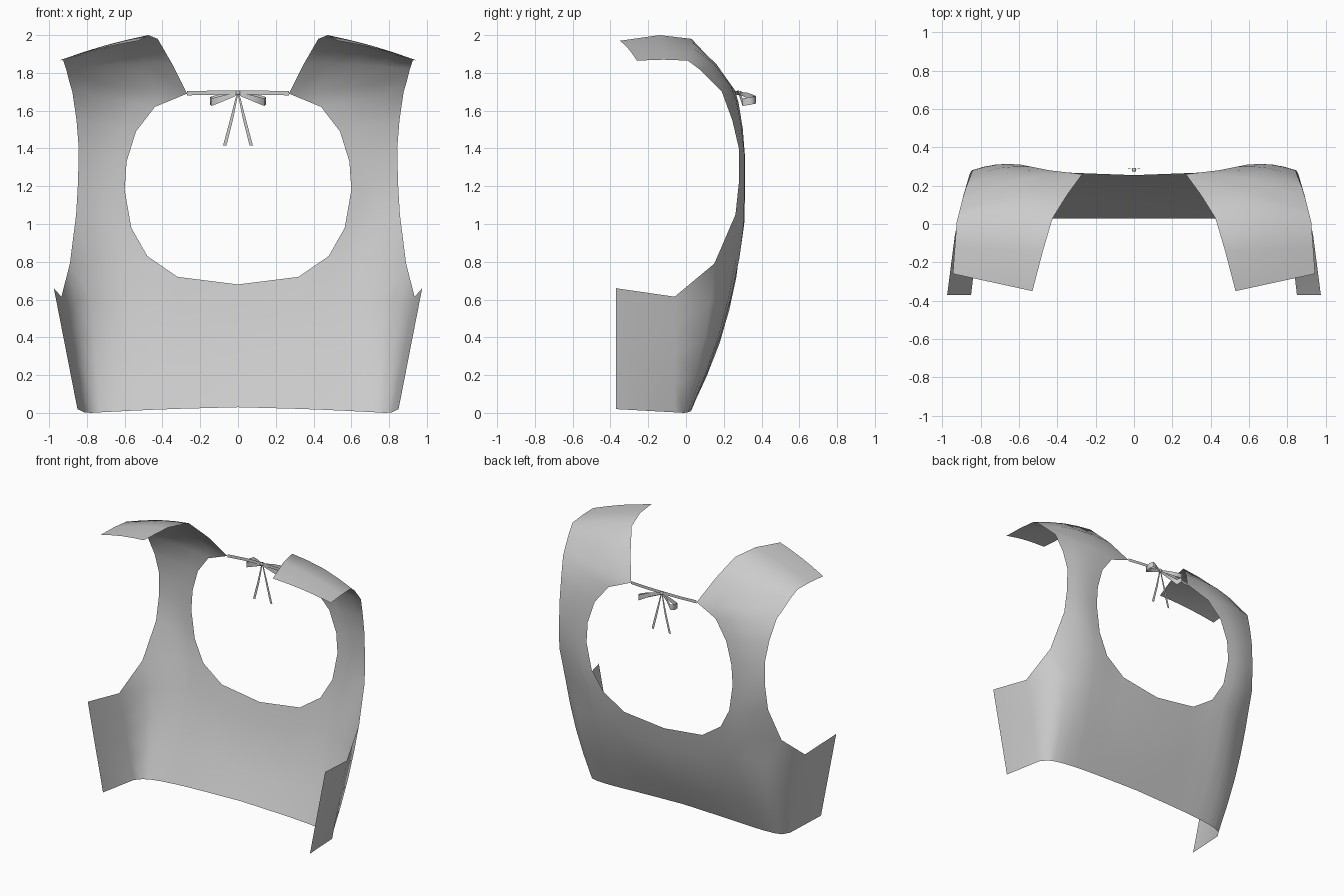
import bpy
import bmesh
import math
from mathutils import Vector

if "Cube" in bpy.data.objects:
    bpy.data.objects.remove(bpy.data.objects["Cube"], do_unlink=True)

cloth = bpy.data.materials.new("grey cloth")
cloth.use_nodes = True
cloth.diffuse_color = (0.6, 0.6, 0.6, 1)
cloth.node_tree.nodes["Principled BSDF"].inputs["Base Color"].default_value = (0.6, 0.6, 0.6, 1)


def bowed(start, end, bulge, steps):
    """Points from start to end, pushed out along a half sine."""
    start, end, bulge = Vector(start), Vector(end), Vector(bulge)
    return [start.lerp(end, i / steps) + bulge * math.sin(math.pi * i / steps)
            for i in range(steps + 1)]


def add_grid(bm, rows):
    """Quads between neighbouring rows of points."""
    verts = [[bm.verts.new(p) for p in row] for row in rows]
    for low, high in zip(verts, verts[1:]):
        for i in range(len(low) - 1):
            bm.faces.new((low[i], low[i + 1], high[i + 1], high[i]))


def finish(name, bm, mirrored=True):
    """Mirror the half, weld the seams and shade smooth."""
    if mirrored:
        copy = bmesh.ops.duplicate(bm, geom=bm.verts[:] + bm.edges[:] + bm.faces[:])["geom"]
        for item in copy:
            if isinstance(item, bmesh.types.BMVert):
                item.co.x = -item.co.x
        bmesh.ops.reverse_faces(bm, faces=[f for f in copy if isinstance(f, bmesh.types.BMFace)])
    bmesh.ops.remove_doubles(bm, verts=bm.verts[:], dist=0.0005)
    bmesh.ops.recalc_face_normals(bm, faces=bm.faces[:])
    # An open sheet may be oriented inwards: turn it to face the back
    bm.normal_update()
    if sum(f.normal.y * f.calc_area() for f in bm.faces) < 0:
        bmesh.ops.reverse_faces(bm, faces=bm.faces[:])
    mesh = bpy.data.meshes.new(name)
    bm.to_mesh(mesh)
    bm.free()
    mesh.materials.append(cloth)
    for poly in mesh.polygons:
        poly.use_smooth = True
    obj = bpy.data.objects.new(name, mesh)
    bpy.context.collection.objects.link(obj)
    return obj


# Strap rows: opening edge, armhole edge, bulge in y, bulge in z
strap = [
    ((.48, .28, .83), (.89, .15, .79), .05, 0),
    ((.565, .3, .98), (.857, .262, 1.05), .025, 0),
    ((.6, .31, 1.18), (.847, .28, 1.22), .015, 0),
    ((.59, .31, 1.33), (.843, .28, 1.4), .015, 0),
    ((.54, .3, 1.49), (.855, .245, 1.55), .02, 0),
    ((.44, .28, 1.62), (.877, .19, 1.7), .03, 0),
    ((.27, .26, 1.69), (.895, .13, 1.76), .045, 0),
    ((.35, .15, 1.85), (.91, .07, 1.82), .04, .01),
    ((.425, .03, 1.98), (.925, .01, 1.865), .02, .01),
    ((.475, -.14, 2), (.935, -.12, 1.87), 0, .01),
    ((.53, -.35, 1.97), (.945, -.26, 1.865), 0, .01),
]
strap_rows = [bowed(a, b, (0, by, bz), 4) for a, b, by, bz in strap]

# Lower panel columns run from the hem up to the opening, strap and armhole
tops = [(0, .255, .68), (.32, .267, .72)] + strap_rows[0] + [(.935, -.06, .615), (.975, -.37, .66)]
hems = [(0, .03, .03), (.3, .03, .022), (.44, .03, .017), (.55, .028, .012), (.65, .022, .007),
        (.73, .01, .003), (.78, -.01, 0), (.815, -.06, .003), (.85, -.37, .02)]
bulges = [.03] * 7 + [0, 0]
panel_columns = [bowed(h, t, (0, b, 0), 4) for h, t, b in zip(hems, tops, bulges)]

bm = bmesh.new()
add_grid(bm, strap_rows)
add_grid(bm, panel_columns)
finish("back_bodice", bm)


def ribbon(name, path, width_axis, widths):
    """A flat band along a path, mirrored to both sides."""
    bm = bmesh.new()
    axis = Vector(width_axis)
    add_grid(bm, [[Vector(p) - axis * w / 2, Vector(p) + axis * w / 2]
                  for p, w in zip(path, widths)])
    return finish(name, bm)


# Cord across the neck, bow loops and hanging tails
ribbon("neck_cord", [(0, .28, 1.697), (.14, .275, 1.695), (.27, .26, 1.692)], (0, 0, 1), [.022] * 3)
ribbon("bow_loops", [(0, .283, 1.692), (.07, .325, 1.68), (.13, .37, 1.658), (.148, .345, 1.652),
                     (.14, .3, 1.645), (.07, .29, 1.668), (0, .28, 1.69)],
       (0, 0, 1), [.015, .03, .04, .04, .04, .03, .015])
ribbon("bow_tails", [(.003, .285, 1.69), (.035, .29, 1.55), (.07, .29, 1.415)], (1, 0, 0), [.008, .016, .018])

# Small knot where the bow is tied
bm = bmesh.new()
bmesh.ops.create_cube(bm, size=.02)
bmesh.ops.translate(bm, verts=bm.verts[:], vec=(0, .283, 1.693))
finish("bow_knot", bm, mirrored=False)
